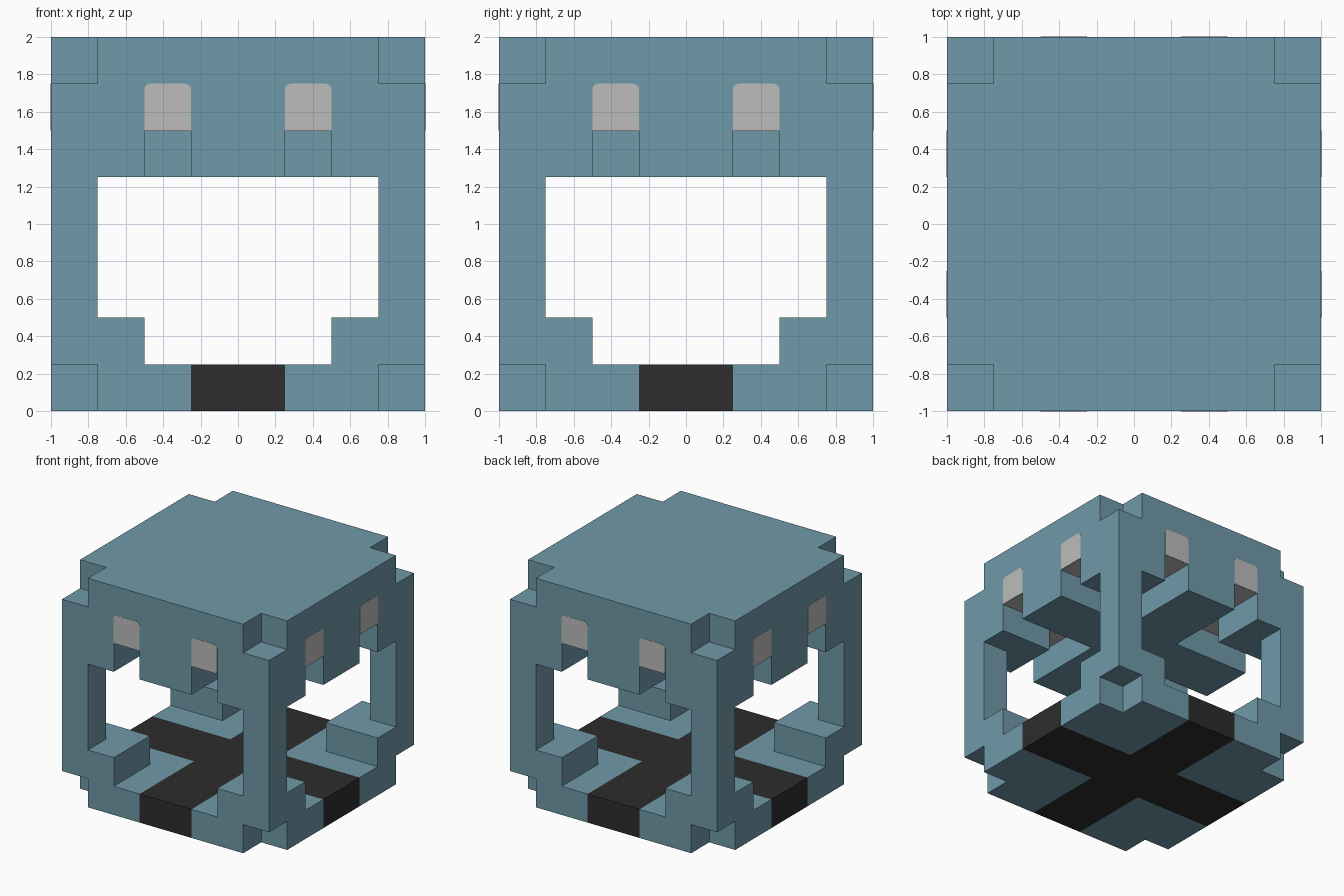
import bpy, math
from mathutils import Matrix

cube = bpy.data.objects.get("Cube")
if cube:
    bpy.data.objects.remove(cube, do_unlink=True)

U = 0.25  # one block


def material(name, rgb):
    m = bpy.data.materials.new(name)
    m.use_nodes = True
    m.diffuse_color = (*rgb, 1)
    bsdf = m.node_tree.nodes["Principled BSDF"]
    bsdf.inputs["Base Color"].default_value = (*rgb, 1)
    bsdf.inputs["Roughness"].default_value = 0.8
    return m


blue = material("dusty_blue", (0.160, 0.320, 0.395))
black = material("charcoal", (0.026, 0.026, 0.026))
grey = material("light_grey", (0.503, 0.503, 0.503))


def prism(name, outline, z0, z1, mat, matrix=Matrix()):
    """Extrude a counter-clockwise outline from z0 to z1."""
    n = len(outline)
    verts = [matrix @ Matrix.Translation((x, y, z)).to_translation()
             for z in (z0, z1) for x, y in outline]
    faces = [list(range(n))[::-1], list(range(n, 2 * n))]
    faces += [(i, (i + 1) % n, n + (i + 1) % n, n + i) for i in range(n)]
    mesh = bpy.data.meshes.new(name)
    mesh.from_pydata(verts, [], faces)
    mesh.materials.append(mat)
    ob = bpy.data.objects.new(name, mesh)
    bpy.context.collection.objects.link(ob)
    return ob


def rect(x0, y0, x1, y1):
    return [(x0, y0), (x1, y0), (x1, y1), (x0, y1)]


def turned(quarter):
    """Turn a quarter outline (four-fold symmetry) into a full one."""
    out = []
    for k in range(4):
        c, s = round(math.cos(k * math.pi / 2)), round(math.sin(k * math.pi / 2))
        out += [(c * x - s * y, s * x + c * y) for x, y in quarter]
    return out


plus = turned([(1, -U), (1, U), (U, U)])
notched_square = turned([(1, -0.75), (1, 0.75), (0.75, 0.75)])

# Floor cross, hanging ceiling cross and roof layers
prism("floor_cross", plus, 0, U, black)
prism("ceiling_cross", plus, 1.25, 1.5, blue)
prism("brow_slab", rect(-1, -1, 1, 1), 1.5, 1.75, blue)
prism("roof_cap", notched_square, 1.75, 2, blue)

# Rounded-top eye outline
r = 0.03
eye = [(0.25, 1.5), (0.5, 1.5)]
for cx, start in ((0.5 - r, 0), (0.25 + r, 90)):
    for i in range(4):
        a = math.radians(start + i * 30)
        eye.append((cx + r * math.cos(a), 1.75 - r + r * math.sin(a)))
upright = Matrix.Rotation(math.pi / 2, 4, "X")

corners = ("back_left", "back_right", "front_right", "front_left")
sides = ("front", "left", "back", "right")
for k in range(4):
    spin = Matrix.Rotation(k * math.pi / 2, 4, "Z")

    # Corner floor tile, brackets and post
    tile = [(U, U), (1, U), (1, 0.75), (0.75, 0.75), (0.75, 1), (U, 1)]
    prism("floor_tile_" + corners[k], tile, 0, U, blue, spin)
    prism("lower_bracket_" + corners[k], rect(0.5, 0.5, 1, 1), U, 0.5, blue, spin)
    prism("post_" + corners[k], rect(0.75, 0.75, 1, 1), 0.5, 1.25, blue, spin)
    prism("upper_bracket_" + corners[k], rect(0.5, 0.5, 1, 1), 1.25, 1.5, blue, spin)

    # Pair of eyes on each side, with the grey slot ceilings beneath
    for tag, dx in (("a", 0), ("b", -0.75)):
        shift = spin @ Matrix.Translation((dx, 0, 0))
        prism(f"eye_{sides[k]}_{tag}", eye, 0.998, 1.002, grey, shift @ upright)
        prism(f"eye_underside_{sides[k]}_{tag}", rect(0.25, -1, 0.5, -0.5),
              1.498, 1.502, grey, shift)
